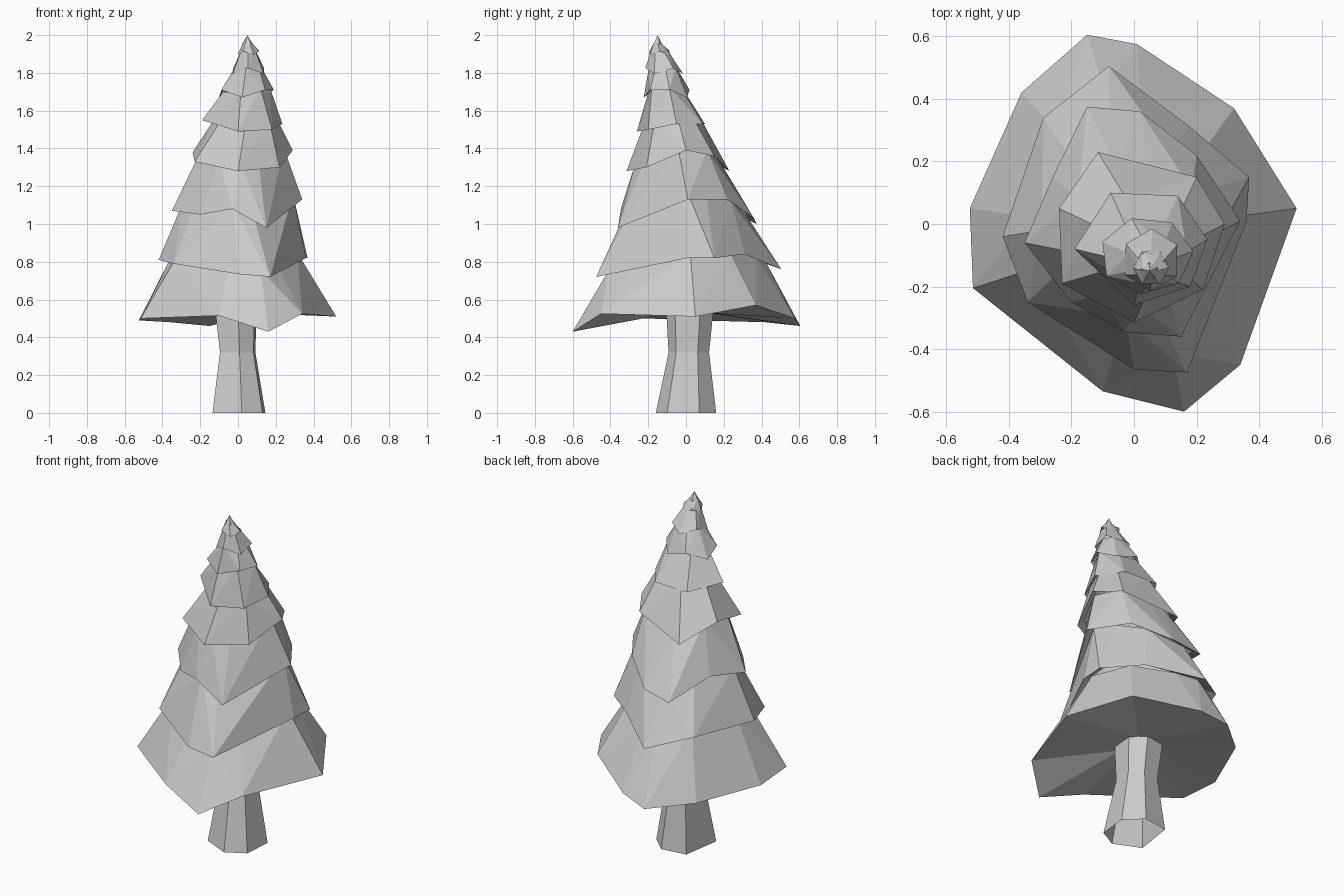
import bpy, math
from mathutils import Vector

if "Cube" in bpy.data.objects:
    bpy.data.objects.remove(bpy.data.objects["Cube"])

# Rim outlines (x, y, z) of the lower branch tiers, counter-clockwise
T1 = [(0.52, .05, .51), (.32, .37, .57), (.01, .575, .50), (-.15, .605, .46), (-.36, .42, .48),
      (-.525, .05, .49), (-.515, -.205, .50), (-.10, -.535, .515), (.16, -.60, .43), (.34, -.45, .525)]
T2 = [(.36, .01, .82), (.368, .15, .82), (.18, .31, .84), (-.08, .505, .76), (-.29, .34, .82),
      (-.42, -.04, .81), (-.34, -.25, .79), (0, -.465, .735), (.17, -.475, .72)]
T3 = [(.34, .01, 1.13), (.20, .22, 1.13), (.02, .36, 1.03), (-.15, .375, 1.00), (-.26, .15, 1.10),
      (-.35, -.06, 1.07), (-.20, -.25, 1.05), (-.03, -.345, 1.08), (.15, -.36, .98)]
T4 = [(.29, 0, 1.39), (.20, .15, 1.36), (-.115, .23, 1.28), (-.24, .05, 1.38), (-.23, -.19, 1.33),
      (0, -.315, 1.28), (.22, -.21, 1.30)]
T5 = [(.235, -.05, 1.53), (.14, .09, 1.53), (-.075, .10, 1.53), (-.19, -.08, 1.55),
      (0, -.26, 1.49), (.18, -.20, 1.50)]


def ring(cx, cy, z, rx, ry, n, turn=0.0, wave=0.0):
    return [(cx + rx * math.cos(turn + math.tau * i / n), cy + ry * math.sin(turn + math.tau * i / n),
             z + wave * (-1) ** i) for i in range(n)]


# Small upper tiers
tiers = [T1, T2, T3, T4, T5,
         ring(.04, -.10, 1.69, .15, .125, 7, .1, .02),
         ring(.055, -.115, 1.81, .095, .10, 6, .5, .015),
         ring(.055, -.14, 1.905, .058, .06, 6, 0, .01),
         ring(.05, -.15, 1.945, .03, .03, 5, .4, .005)]
TIP = (.05, -.15, 2.0)


def centre(rim):
    return sum((Vector(p) for p in rim), Vector()) / len(rim)


def on_rim(rim, direction):
    """Point of the rim polygon met by a horizontal ray from its centre."""
    c = centre(rim)
    for i, p in enumerate(rim):
        a, b = Vector(p) - c, Vector(rim[(i + 1) % len(rim)]) - c
        e = b - a
        den = direction.x * e.y - direction.y * e.x
        if abs(den) < 1e-9:
            continue
        t = (a.x * e.y - a.y * e.x) / den
        s = (a.x * direction.y - a.y * direction.x) / den
        if t > 0 and -1e-6 <= s <= 1 + 1e-6:
            return c + a + e * s
    return c.copy()


def shrink(p, rim, k=.87):
    c = centre(rim)
    lift = .03 if c.z < 1.6 else .012
    return Vector((c.x + (p.x - c.x) * k, c.y + (p.y - c.y) * k, p.z + lift))


def make(name, rings):
    """Skin stacked rings, splitting each quad along its outward-bulging diagonal."""
    n = len(rings[0])
    verts = [Vector(p) for r in rings for p in r]
    faces = []
    for k in range(len(rings) - 1):
        for i in range(n):
            j = (i + 1) % n
            a, b, c, d = k * n + i, k * n + j, (k + 1) * n + j, (k + 1) * n + i
            normal = (verts[b] - verts[a]).cross(verts[c] - verts[a])
            if normal.dot(verts[d] - verts[a]) <= 0:
                faces += [(a, b, c), (a, c, d)]
            else:
                faces += [(a, b, d), (b, c, d)]
    me = bpy.data.meshes.new(name)
    me.from_pydata([tuple(v) for v in verts], [], faces)
    me.validate()
    ob = bpy.data.objects.new(name, me)
    bpy.context.collection.objects.link(ob)
    return ob


# Branch tiers: underside lip, rim, then slope up to beneath the next tier
for i, rim in enumerate(tiers):
    c = centre(rim)
    if i == 0:
        inner = []
        for p in rim:
            d = (Vector(p) - c).normalized()
            inner.append((-.015 + .09 * d.x, .02 + .11 * d.y, .53))
    else:
        inner = [shrink(Vector(p), rim) for p in rim]
    if i + 1 < len(tiers):
        nxt = tiers[i + 1]
        top = [shrink(on_rim(nxt, Vector(p) - c), nxt) for p in rim]
    else:
        top = [TIP] * len(rim)
    make("branch_tier_%d" % (i + 1), [inner, rim, top])

# Trunk: six-sided, waisted and open at the bottom
FOOT = [(.02, -.16), (.13, -.10), (.145, .07), (.05, .16), (-.10, .14), (-.135, -.09)]
make("trunk", [[(x * s + dx, y * s + dy, z) for x, y in FOOT]
               for s, dx, dy, z in [(1, 0, 0, 0), (.67, -.005, .015, .32), (.78, -.015, .02, .54)]])
